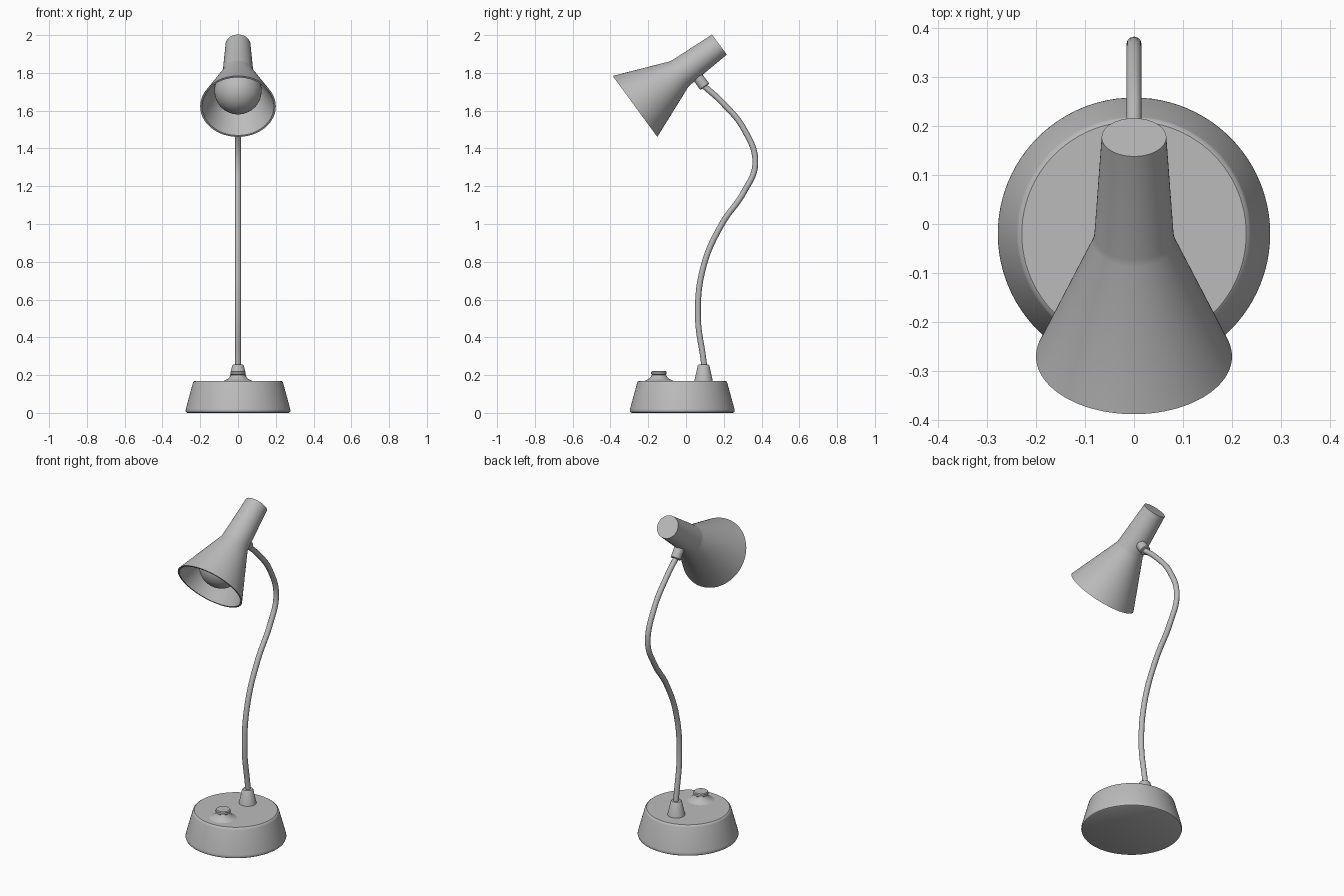
import bpy, bmesh, math
from mathutils import Vector

cube = bpy.data.objects.get("Cube")
if cube:
    bpy.data.objects.remove(cube, do_unlink=True)

grey = bpy.data.materials.new("warm_grey")
grey.use_nodes = True
grey.diffuse_color = (0.5, 0.5, 0.5, 1)
grey.node_tree.nodes["Principled BSDF"].inputs["Base Color"].default_value = (0.5, 0.5, 0.5, 1)


def finish(obj, angle=35):
    obj.data.materials.append(grey)
    bpy.ops.object.select_all(action="DESELECT")
    obj.select_set(True)
    bpy.context.view_layer.objects.active = obj
    bpy.ops.object.shade_smooth_by_angle(angle=math.radians(angle))
    return obj


def lathe(name, profile, origin, axis=(0, 0, 1), sides=64):
    """Revolve (radius, height) points about an axis; zero radius closes an end."""
    bm = bmesh.new()
    verts = [bm.verts.new((r, 0, h)) for r, h in profile]
    edges = [bm.edges.new(pair) for pair in zip(verts, verts[1:])]
    bmesh.ops.spin(bm, geom=verts + edges, cent=(0, 0, 0), axis=(0, 0, 1),
                   angle=math.tau, steps=sides)
    bmesh.ops.remove_doubles(bm, verts=bm.verts, dist=0.0001)
    bmesh.ops.recalc_face_normals(bm, faces=bm.faces)
    mesh = bpy.data.meshes.new(name)
    bm.to_mesh(mesh)
    bm.free()
    obj = bpy.data.objects.new(name, mesh)
    bpy.context.collection.objects.link(obj)
    obj.location = origin
    obj.rotation_euler = Vector(axis).to_track_quat("Z", "Y").to_euler()
    return finish(obj)


# Weighted base with softened edges
lathe("base", [(0, 0), (0.268, 0), (0.275, 0.004), (0.278, 0.012), (0.276, 0.022),
               (0.239, 0.158), (0.236, 0.165), (0.229, 0.17), (0, 0.17)], (0, -0.02, 0), sides=96)

# Switch: flared skirt and push button
lathe("switch_skirt", [(0, 0.165), (0.08, 0.168), (0.066, 0.174), (0.052, 0.182),
                       (0.043, 0.192), (0.036, 0.203), (0, 0.203)], (0, -0.143, 0))
lathe("switch_button", [(0, 0.2), (0.036, 0.2), (0.041, 0.205), (0.041, 0.217),
                        (0.037, 0.222), (0, 0.222)], (0, -0.143, 0), sides=32)

# Collar holding the arm
lathe("arm_collar", [(0, 0.165), (0.049, 0.168), (0.031, 0.25), (0.027, 0.255), (0, 0.255)],
      (0, 0.093, 0))

# Curved gooseneck arm
path = [(0.1, 0.2), (0.095, 0.26), (0.063, 0.52), (0.094, 0.78), (0.19, 1.0),
        (0.307, 1.17), (0.367, 1.32), (0.308, 1.5), (0.19, 1.645), (0.09, 1.735)]
curve = bpy.data.curves.new("arm", "CURVE")
curve.dimensions = "3D"
curve.bevel_depth = 0.0155
curve.bevel_resolution = 4
curve.resolution_u = 10
curve.use_fill_caps = True
spline = curve.splines.new("BEZIER")
spline.bezier_points.add(len(path) - 1)
for point, (y, z) in zip(spline.bezier_points, path):
    point.co = (0, y, z)
    point.handle_left_type = point.handle_right_type = "AUTO"
arm = bpy.data.objects.new("arm", curve)
bpy.context.collection.objects.link(arm)
bpy.context.view_layer.objects.active = arm
arm.select_set(True)
bpy.ops.object.convert(target="MESH")
arm = bpy.context.view_layer.objects.active
arm.data.materials.clear()
finish(arm)

# Tilted shade: outer wall, rim and inner wall in one profile
tilt = Vector((0, 0.807, 0.591)).normalized()
mouth = Vector((0, -0.27, 1.6225))
lathe("shade", [(0, 0.554), (0.066, 0.554), (0.081, 0.305), (0.084, 0.288), (0.2, 0),
                (0.19, 0), (0.075, 0.288), (0, 0.288)], mouth, tilt, 96)

# Round bulb inside the shade
steps = 24
ball = [(0.125 * math.sin(math.pi * i / steps), -0.125 * math.cos(math.pi * i / steps))
        for i in range(steps + 1)]
lathe("bulb", ball, mouth + tilt * 0.14, tilt, 48)

# Short socket joining the arm to the shade
down = Vector((0, tilt.z, -tilt.y))
lathe("shade_joint", [(0, -0.03), (0.029, -0.03), (0.029, 0.075), (0.026, 0.079), (0, 0.079)],
      Vector((0, 0.053, 1.79)), down, 32)
